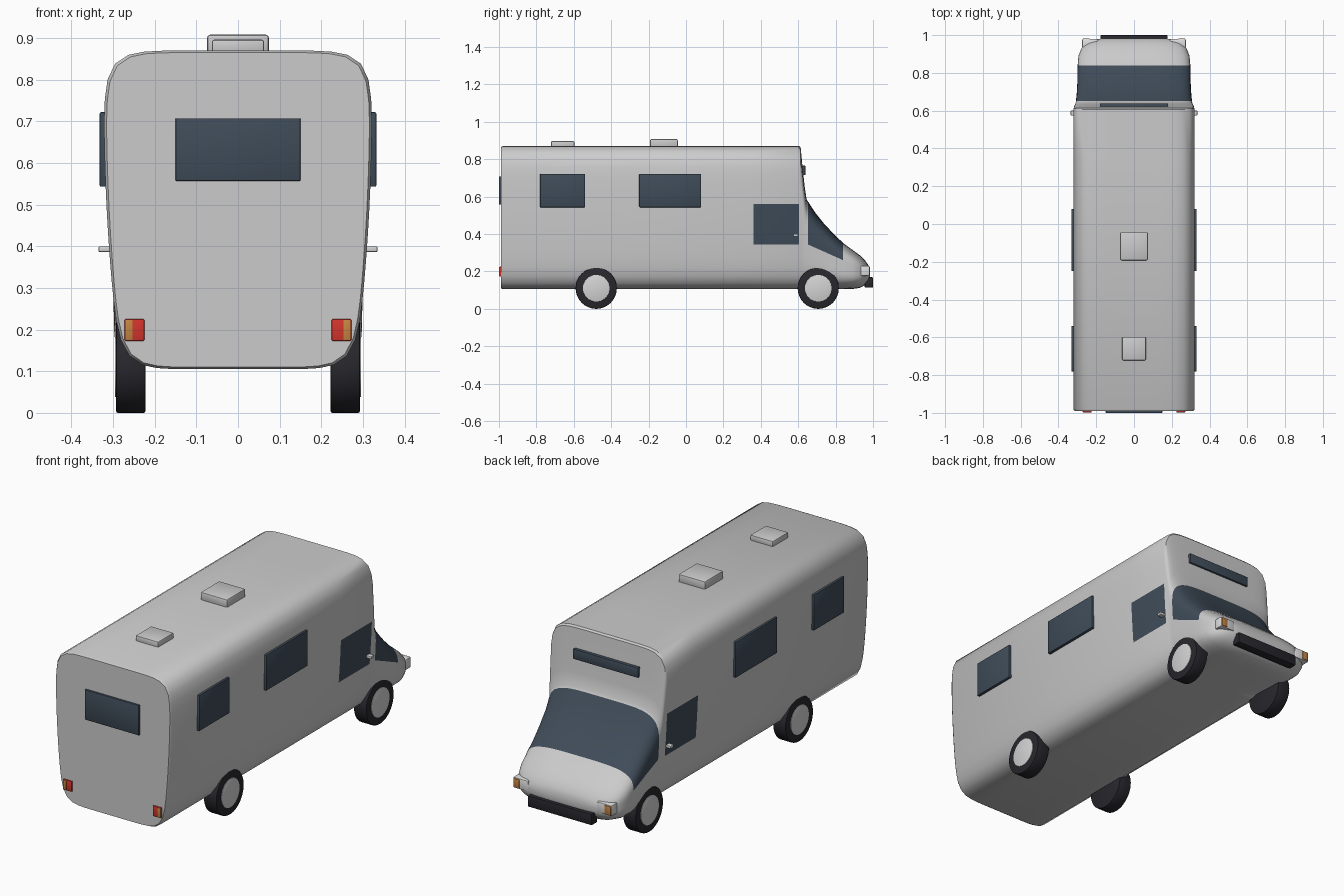
import bpy, bmesh, math
from mathutils import Matrix, Vector

if "Cube" in bpy.data.objects:
    bpy.data.objects.remove(bpy.data.objects["Cube"])


def mat(name, r, g, b):
    m = bpy.data.materials.new(name)
    m.diffuse_color = (r, g, b, 1)
    m.use_nodes = True
    m.node_tree.nodes["Principled BSDF"].inputs["Base Color"].default_value = m.diffuse_color
    return m


BODY = mat("body_grey", .60, .60, .60)
GLASS = mat("dark_glass", .05, .072, .10)
TYRE = mat("tyre_black", .02, .02, .026)
HUB = mat("hub_grey", .66, .66, .66)
RED = mat("lamp_red", .65, .035, .025)
AMBER = mat("lamp_amber", .55, .23, .055)
WHITE = mat("lamp_white", .74, .74, .74)


def finish(name, bm, mats, angle=30):
    bmesh.ops.recalc_face_normals(bm, faces=bm.faces)
    me = bpy.data.meshes.new(name)
    bm.to_mesh(me)
    bm.free()
    for m in mats:
        me.materials.append(m)
    me.shade_smooth()
    me.set_sharp_from_angle(angle=math.radians(angle))
    ob = bpy.data.objects.new(name, me)
    bpy.context.collection.objects.link(ob)
    return ob


def box(name, x, y, z, m, bevel=.003):
    bm = bmesh.new()
    bmesh.ops.create_cube(bm, size=1)
    lo, hi = Vector((x[0], y[0], z[0])), Vector((x[1], y[1], z[1]))
    for v in bm.verts:
        v.co = [(a + b) / 2 + c * (b - a) for a, b, c in zip(lo, hi, v.co)]
    if bevel:
        bmesh.ops.bevel(bm, geom=bm.edges[:], offset=bevel, segments=2,
                        profile=.5, affect='EDGES')
    return finish(name, bm, [m])


def pair(name, x, y, z, m, bevel=.003):
    box(name + "_right", x, y, z, m, bevel)
    box(name + "_left", (-x[1], -x[0]), y, z, m, bevel)


# Shell: rounded sections lofted from rear to nose
# (y, top z, bottom z, half width, corner power, taper towards the floor)
SECTIONS = [
    (-.99, .865, .110, .316, 8, .13), (-.98, .870, .105, .322, 8, .13),
    (.605, .870, .105, .322, 8, .13), (.613, .862, .105, .320, 8, .13),
    (.625, .740, .105, .319, 7, .13), (.635, .650, .105, .318, 6, .13),
    (.645, .585, .105, .317, 5, .12), (.69, .515, .105, .314, 4.5, .10),
    (.74, .453, .105, .311, 4.5, .08), (.79, .400, .105, .307, 4.2, .05),
    (.84, .352, .105, .302, 4, .02), (.89, .315, .106, .294, 3.6, 0),
    (.93, .286, .112, .278, 3.3, 0), (.957, .260, .126, .252, 3, 0),
    (.974, .235, .145, .215, 3, 0), (.983, .212, .168, .165, 3, 0),
]
N = 72
bm = bmesh.new()
rings = []
for y, top, bot, w, n, taper in SECTIONS:
    ring = []
    for i in range(N):
        a = 2 * math.pi * i / N
        c, s = math.cos(a), math.sin(a)
        r = (abs(c) ** n + abs(s) ** n) ** (-1 / n)
        z = (top + bot) / 2 + r * s * (top - bot) / 2
        k = 1 - taper * (max(0, .75 - z) / .65) ** 2
        ring.append(bm.verts.new((r * c * w * k, y, z)))
    rings.append(ring)
for a, b in zip(rings, rings[1:]):
    for i in range(N):
        j = (i + 1) % N
        bm.faces.new((a[i], a[j], b[j], b[i]))
bm.faces.new(rings[0])
bm.faces.new(rings[-1])
bmesh.ops.recalc_face_normals(bm, faces=bm.faces)


def cut(co, no, y0, y1):
    faces = [f for f in bm.faces if y0 < f.calc_center_median().y < y1]
    geom = list({e for f in faces for e in f.edges})
    geom += list({v for f in faces for v in f.verts}) + faces
    bmesh.ops.bisect_plane(bm, geom=geom, plane_co=co, plane_no=no, dist=1e-5)


# Door windows and windscreen cut into the shell
cut((0, .36, 0), (0, 1, 0), -.97, .6)
cut((0, 0, .345), (0, 0, 1), .36, .605)
cut((0, 0, .56), (0, 0, 1), .36, .605)
cut((0, .652, 0), (0, 1, 0), .645, .69)
cut((0, .65, .345), (0, .447, 1), .652, .84)
for f in bm.faces:
    c = f.calc_center_median()
    door = .36 < c.y < .605 and .345 < c.z < .56 and abs(c.x) > .2
    screen = .652 < c.y < .84 and c.z > .345 - .447 * (c.y - .65)
    f.material_index = int(door or screen)
finish("camper_shell", bm, [BODY, GLASS], 35)

# Windows
pair("rear_side_window", (.306, .332), (-.78, -.54), (.543, .722), GLASS)
pair("middle_side_window", (.306, .332), (-.25, .08), (.543, .722), GLASS)
box("back_window", (-.15, .15), (-1, -.985), (.557, .707), GLASS, .002)
box("overcab_window", (-.18, .18), (.61, .638), (.715, .765), GLASS, .002)

# Roof vents
box("large_roof_vent", (-.074, .074), (-.192, -.044), (.86, .908), BODY, .007)
box("small_roof_vent", (-.063, .063), (-.722, -.597), (.86, .896), BODY, .006)

# Door handles
pair("door_handle", (.298, .335), (.574, .600), (.386, .400), HUB, .003)

# Lamps and bumper
pair("tail_lamp", (.225, .272), (-.997, -.985), (.173, .225), RED, .002)
pair("tail_indicator", (.253, .270), (-.999, -.99), (.175, .223), AMBER, .001)
pair("head_lamp", (.190, .274), (.932, .980), (.176, .230), WHITE, .006)
pair("front_indicator", (.236, .270), (.972, .983), (.181, .225), AMBER, .002)
box("front_bumper", (-.178, .178), (.955, 1.0), (.113, .169), TYRE, .005)


# Wheels
def disc(name, r, x0, x1, y, m, bevel):
    b = bmesh.new()
    bmesh.ops.create_cone(b, cap_ends=True, segments=48, radius1=r, radius2=r,
                          depth=abs(x1 - x0))
    rims = [e for e in b.edges if abs(e.verts[0].co.z - e.verts[1].co.z) < 1e-6]
    bmesh.ops.bevel(b, geom=rims, offset=bevel, segments=2, profile=.5,
                    affect='EDGES')
    b.transform(Matrix.Translation(((x0 + x1) / 2, y, .11))
                @ Matrix.Rotation(math.pi / 2, 4, 'Y'))
    finish(name, b, [m])


for axle, y in (("rear", -.48), ("front", .707)):
    for side, s in (("right", 1), ("left", -1)):
        disc(f"{axle}_tyre_{side}", .11, s * .222, s * .293, y, TYRE, .005)
        disc(f"{axle}_hub_{side}", .072, s * .25, s * .2955, y, HUB, .002)
